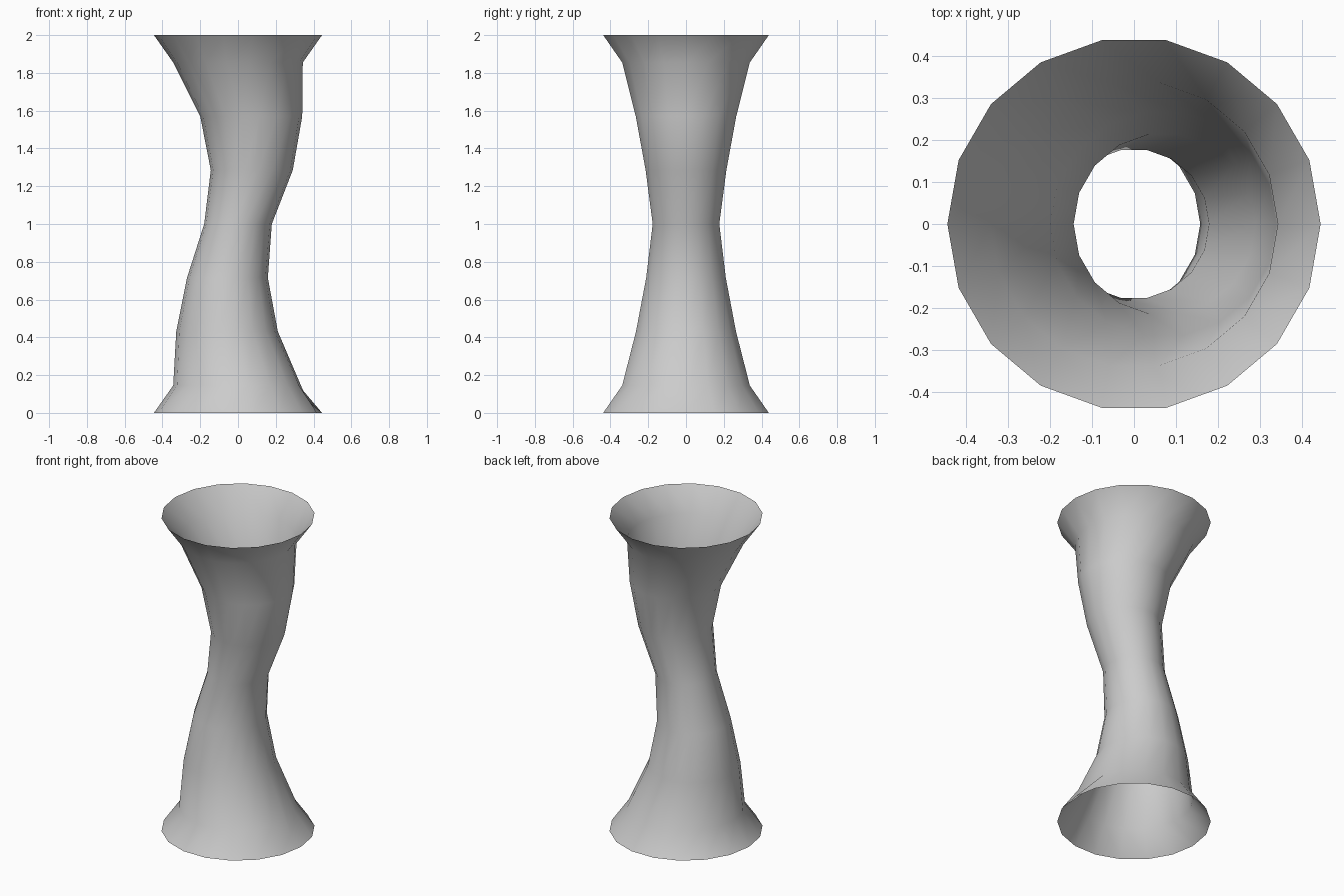
import bpy, bmesh
from math import cos, sin, tau

if "Cube" in bpy.data.objects:
    bpy.data.objects.remove(bpy.data.objects["Cube"])

SIDES = 18
# Ring profile: height, sideways shift, radius
RINGS = [
    (0.0, 0.0, 0.445), (0.145, 0.0, 0.343), (0.43, -0.058, 0.269),
    (0.715, -0.056, 0.214), (1.0, 0.0, 0.179), (1.285, 0.073, 0.217),
    (1.57, 0.07, 0.270), (1.855, 0.0, 0.343), (2.0, 0.0, 0.445),
]

# Open, flared and swaying tube
bm = bmesh.new()
loops = []
for z, shift, r in RINGS:
    loops.append([bm.verts.new((shift + r * cos(tau * i / SIDES),
                                r * sin(tau * i / SIDES), z))
                  for i in range(SIDES)])
for low, high in zip(loops, loops[1:]):
    for i in range(SIDES):
        j = (i + 1) % SIDES
        bm.faces.new((low[i], low[j], high[j], high[i])).smooth = True

# Small dent near the foot on the right
loops[1][0].co = (0.37, 0.0, 0.06)

mesh = bpy.data.meshes.new("twisted_tube")
bm.to_mesh(mesh)
bm.free()
tube = bpy.data.objects.new("twisted_tube", mesh)
bpy.context.collection.objects.link(tube)
